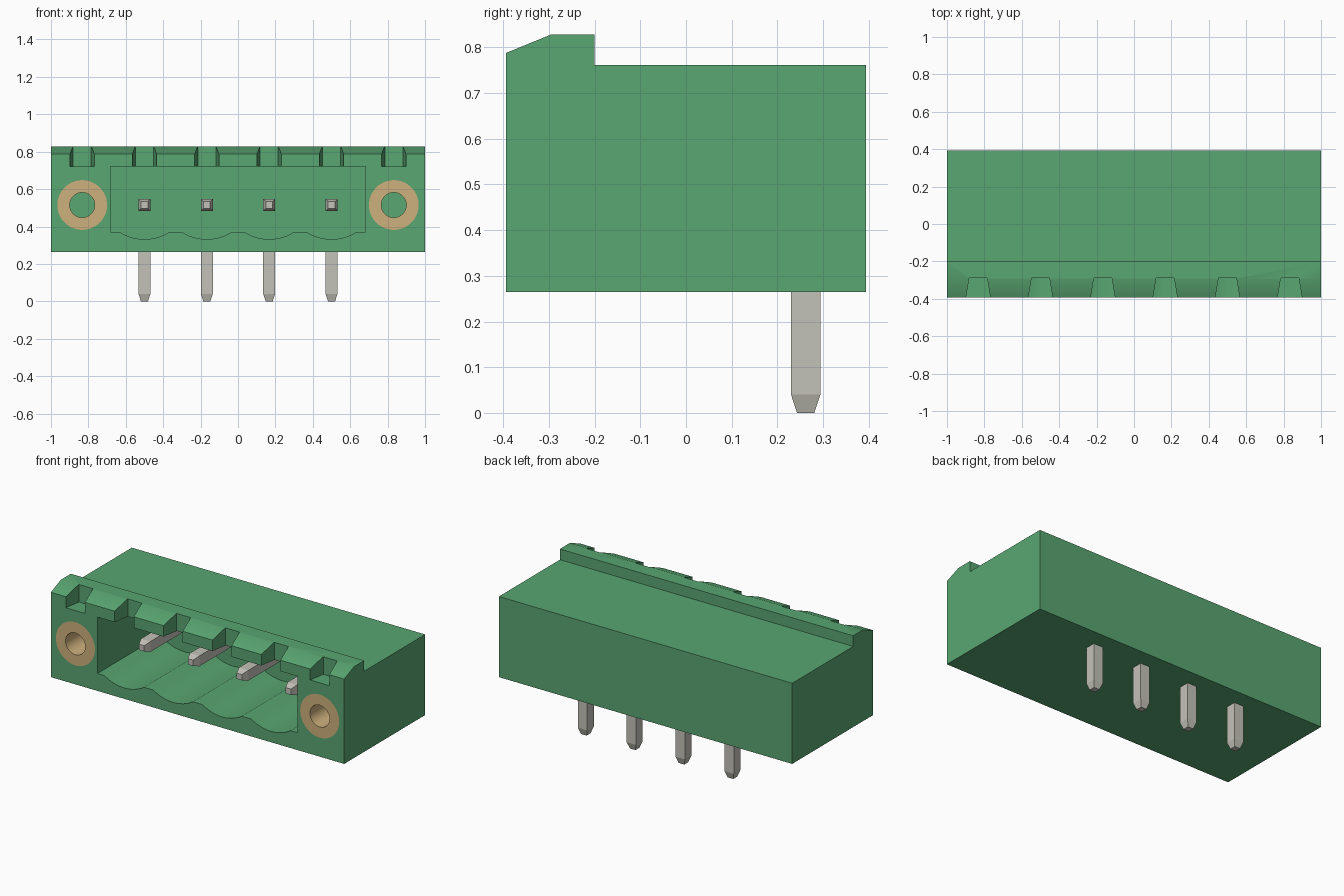
import bpy, bmesh, math
from mathutils import Matrix

cube = bpy.data.objects.get("Cube")
if cube:
    bpy.data.objects.remove(cube, do_unlink=True)


def material(name, rgb):
    m = bpy.data.materials.new(name)
    m.use_nodes = True
    col = (*rgb, 1.0)
    m.diffuse_color = col
    bsdf = next(n for n in m.node_tree.nodes if n.type == 'BSDF_PRINCIPLED')
    bsdf.inputs["Base Color"].default_value = col
    return m


GREEN = material("housing green", (0.10, 0.38, 0.165))
METAL = material("pin metal", (0.55, 0.54, 0.48))
BRASS = material("insert brass", (0.62, 0.44, 0.205))

FRONT, BACK = -0.394, 0.394
PIN_X = [-0.5, -0.1667, 0.1667, 0.5]
SCREW_X = [-0.833, 0.833]
AXIS_Z = 0.515           # height of the pins and screw inserts
HOLE_DEPTH = 0.45


def finish(bm, name, mat):
    bmesh.ops.recalc_face_normals(bm, faces=bm.faces)
    me = bpy.data.meshes.new(name)
    bm.to_mesh(me)
    bm.free()
    me.materials.append(mat)
    ob = bpy.data.objects.new(name, me)
    bpy.context.collection.objects.link(ob)
    return ob


def loft(bm, rings, cap=True, closed=False):
    """Skin a series of equal-length point rings."""
    vs = [[bm.verts.new(p) for p in r] for r in rings]
    pairs = list(zip(vs, vs[1:]))
    if closed:
        pairs.append((vs[-1], vs[0]))
    n = len(vs[0])
    for a, b in pairs:
        for i in range(n):
            j = (i + 1) % n
            bm.faces.new((a[i], a[j], b[j], b[i]))
    if cap and not closed:
        bm.faces.new(vs[0])
        bm.faces.new(vs[-1])


def smooth(ob):
    bpy.ops.object.select_all(action='DESELECT')
    ob.select_set(True)
    bpy.context.view_layer.objects.active = ob
    bpy.ops.object.shade_smooth_by_angle(angle=math.radians(25))


def cut(target, cutter):
    cutter.hide_render = True
    mod = target.modifiers.new("cut", 'BOOLEAN')
    mod.operation, mod.solver, mod.object = 'DIFFERENCE', 'EXACT', cutter
    bpy.context.view_layer.objects.active = target
    bpy.ops.object.modifier_apply(modifier=mod.name)
    bpy.data.objects.remove(cutter, do_unlink=True)


# Housing: side profile with a raised, sloping front lip
profile = [(FRONT, 0.265), (BACK, 0.265), (BACK, 0.762), (-0.2, 0.762),
           (-0.2, 0.828), (-0.296, 0.828), (FRONT, 0.788)]
bm = bmesh.new()
loft(bm, [[(x, y, z) for y, z in profile] for x in (-1, 1)])
housing = finish(bm, "housing", GREEN)

# Socket cavity with a scalloped floor under each pin
outline = [(0.683, 0.72), (-0.683, 0.72), (-0.683, 0.372)]
HALF, DIP, SEG = 0.135, 0.04, 12
radius = (HALF ** 2 + DIP ** 2) / (2 * DIP)
sweep = math.asin(HALF / radius)
for px in PIN_X:
    for i in range(SEG + 1):
        a = sweep * (2 * i / SEG - 1)
        outline.append((px + radius * math.sin(a),
                        0.372 - DIP + radius * (1 - math.cos(a))))
outline.append((0.683, 0.372))
bm = bmesh.new()
loft(bm, [[(x, y, z) for x, z in outline] for y in (FRONT - 0.1, 0.19)])
cut(housing, finish(bm, "cavity_cutter", GREEN))

# Tapered notches in the front lip; the inner four open into the cavity
bm = bmesh.new()
for px in PIN_X + SCREW_X:
    floor = 0.72 if px in SCREW_X else 0.70
    plan = [(-0.067, FRONT - 0.01), (0.067, FRONT - 0.01), (0.048, -0.29), (-0.048, -0.29)]
    loft(bm, [[(px + x, y, z) for x, y in plan] for z in (floor, 0.9)])
cut(housing, finish(bm, "notch_cutter", GREEN))

# Blind holes for the screw inserts
bm = bmesh.new()
for px in SCREW_X:
    ring = [2 * math.pi * i / 48 for i in range(48)]
    loft(bm, [[(px + 0.133 * math.cos(a), y, AXIS_Z + 0.133 * math.sin(a)) for a in ring]
              for y in (FRONT - 0.05, FRONT + HOLE_DEPTH)])
cut(housing, finish(bm, "hole_cutter", GREEN))
smooth(housing)

# Brass inserts: flush sleeves in the holes
for px, side in zip(SCREW_X, ("right", "left")):
    bm = bmesh.new()
    ring = [2 * math.pi * i / 48 for i in range(48)]
    section = [(0.133, FRONT), (0.133, FRONT + HOLE_DEPTH),
               (0.067, FRONT + HOLE_DEPTH), (0.067, FRONT)]
    loft(bm, [[(px + r * math.cos(a), y, AXIS_Z + r * math.sin(a)) for a in ring]
              for r, y in section], closed=True)
    smooth(finish(bm, "screw_insert_" + side, BRASS))

    # Green floor showing at the bottom of the sleeve
    bm = bmesh.new()
    place = Matrix.Translation((px, FRONT + HOLE_DEPTH - 0.002, AXIS_Z)) @ Matrix.Rotation(math.pi / 2, 4, 'X')
    bmesh.ops.create_cone(bm, cap_ends=True, segments=48, radius1=0.067,
                          radius2=0.067, depth=0.004, matrix=place)
    finish(bm, "hole_floor_" + side, GREEN)

# Right-angle square pins with tapered ends: outer point, inner point, half width
stations = [((-0.225, 0.533), (-0.225, 0.497), 0.018),
            ((-0.185, 0.547), (-0.185, 0.483), 0.032),
            ((0.294, 0.547), (0.230, 0.483), 0.032),
            ((0.294, 0.04), (0.230, 0.04), 0.032),
            ((0.281, 0.0), (0.243, 0.0), 0.019)]
for n, px in enumerate(PIN_X, 1):
    bm = bmesh.new()
    loft(bm, [[(px - w, *o), (px + w, *o), (px + w, *i), (px - w, *i)]
              for o, i, w in stations])
    finish(bm, f"pin_{n}", METAL)
